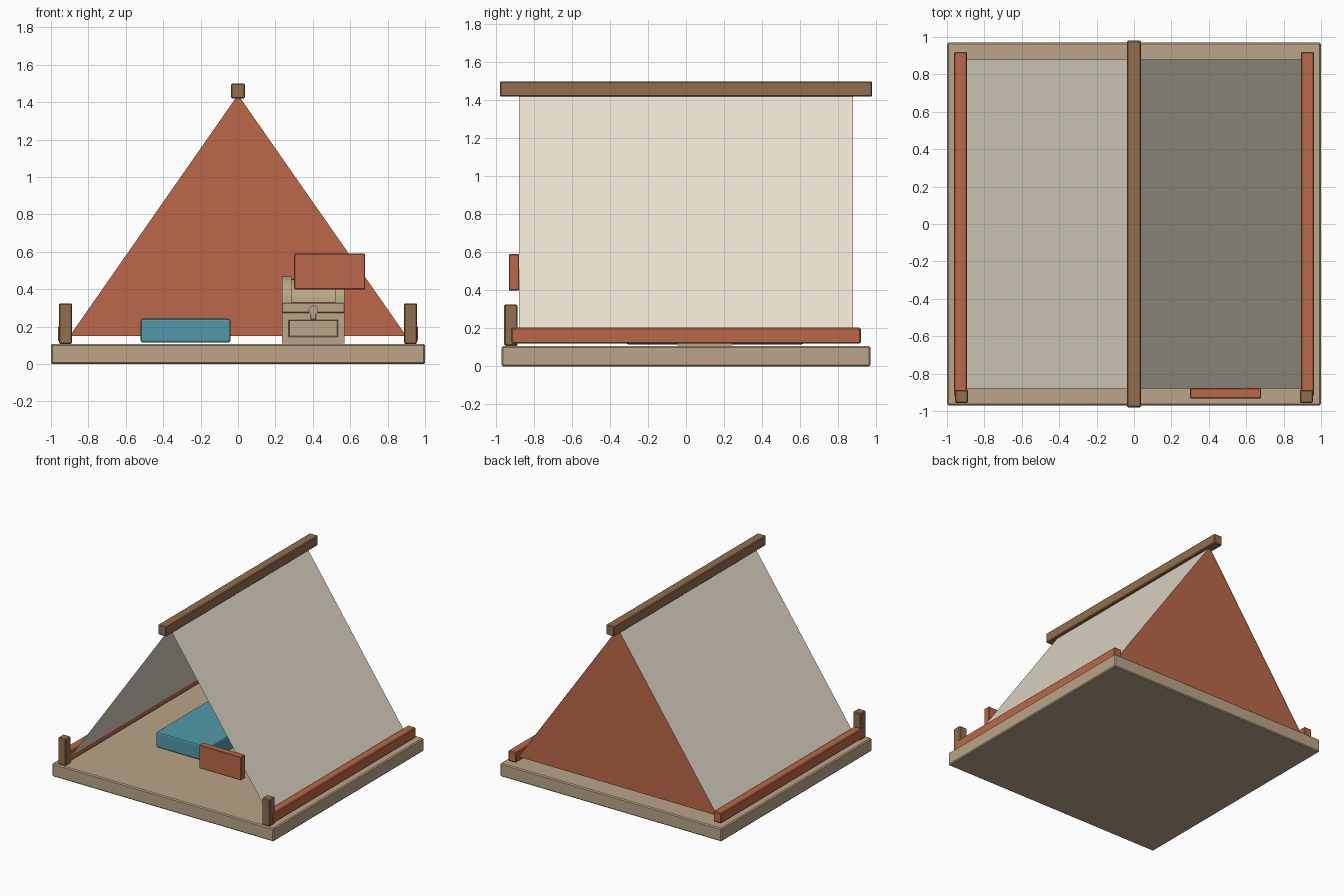
import bpy, bmesh, math

if "Cube" in bpy.data.objects:
    bpy.data.objects.remove(bpy.data.objects["Cube"])

def material(name, rgb):
    m = bpy.data.materials.new(name)
    m.diffuse_color = [(c / 255) ** 2.2 for c in rgb] + [1]
    m.use_nodes = True
    m.node_tree.nodes["Principled BSDF"].inputs["Base Color"].default_value = m.diffuse_color
    return m

PALE_WOOD = material("pale_wood", (185, 164, 134))
DARK_WOOD = material("dark_wood", (143, 110, 78))
CANVAS = material("cream_canvas", (230, 221, 203))
RUST = material("rust", (186, 104, 74))
BLUE = material("blue_cloth", (82, 152, 168))

def finish(name, bm, mat, bevel=0, segments=1):
    bmesh.ops.recalc_face_normals(bm, faces=bm.faces)
    me = bpy.data.meshes.new(name)
    bm.to_mesh(me)
    bm.free()
    ob = bpy.data.objects.new(name, me)
    bpy.context.collection.objects.link(ob)
    me.materials.append(mat)
    if bevel:
        b = ob.modifiers.new("soft_edges", "BEVEL")
        b.width, b.segments = bevel, segments
    return ob

def box_mesh(x, y, z):
    bm = bmesh.new()
    bmesh.ops.create_cube(bm, size=1)
    for v in bm.verts:
        v.co = [(a + b) / 2 + c * (b - a) for c, (a, b) in zip(v.co, (x, y, z))]
    return bm

def box(name, x, y, z, mat, bevel=0.006, segments=1):
    return finish(name, box_mesh(x, y, z), mat, bevel, segments)

def sheet(name, points, mat):
    bm = bmesh.new()
    bm.faces.new([bm.verts.new(p) for p in points])
    return finish(name, bm, mat)

# Platform and ridge pole
box("platform", (-1, 1), (-.97, .97), (0, .108), PALE_WOOD, .008)
box("ridge_pole", (-.038, .038), (-.98, .98), (1.42, 1.5), DARK_WOOD)

# Mirrored roof cloth, side rails and front posts
for side, s in (("left", -1), ("right", 1)):
    sheet(f"{side}_roof_canvas", [(0, -.88, 1.44), (0, .88, 1.44),
                                  (s * .9, .88, .15), (s * .9, -.88, .15)], CANVAS)
    box(f"{side}_rail", sorted((s * .892, s * .962)), (-.92, .92), (.12, .203), RUST)
    box(f"{side}_front_post", sorted((s * .887, s * .957)), (-.957, -.887), (.108, .325), DARK_WOOD)

# Rear cloth wall
sheet("rear_wall", [(-.9, .875, .15), (.9, .875, .15), (0, .875, 1.44)], RUST)

# Bed and blank sign board
box("mattress", (-.52, -.04), (-.315, .62), (.115, .243), BLUE, .012, 2)
box("sign_board", (.3, .68), (-.932, -.878), (.4, .59), RUST, .004)

# Trunk body with recessed panels on its four sides
CX, CY, R = .403, .1, .145
X0, X1 = .235, .57
bm = box_mesh((X0, X1), (CY - R, CY + R), (.11, .272))
sides = [f for f in bm.faces if abs(f.normal.z) < .5]
bmesh.ops.inset_individual(bm, faces=sides, thickness=.05)
bmesh.ops.inset_individual(bm, faces=sides, thickness=.006, depth=-.012)
finish("trunk_body", bm, PALE_WOOD)

# Trunk lid: rim, arched panel and two raised end straps
box("trunk_lid_rim", (X0, X1), (CY - R, CY + R), (.274, .328), PALE_WOOD, .004)

def arch(name, x0, x1, r):
    bm = bmesh.new()
    pts = [(x0, CY + r * math.cos(math.pi * i / 12), .326 + r * math.sin(math.pi * i / 12))
           for i in range(13)]
    face = bm.faces.new([bm.verts.new(p) for p in pts])
    ext = bmesh.ops.extrude_face_region(bm, geom=[face])
    for v in ext["geom"]:
        if isinstance(v, bmesh.types.BMVert):
            v.co.x = x1
    finish(name, bm, PALE_WOOD)

arch("trunk_lid_panel", X0 + .045, X1 - .045, R - .015)
arch("trunk_left_strap", X0, X0 + .05, R)
arch("trunk_right_strap", X1 - .05, X1, R)

# Latch: round plate with a short tongue
bm = bmesh.new()
bmesh.ops.create_cone(bm, cap_ends=True, segments=16, radius1=.026, radius2=.026, depth=.016)
for v in bm.verts:
    v.co = (CX + v.co.x, CY - R - .006 + v.co.z, .287 + v.co.y)
finish("latch_plate", bm, PALE_WOOD)
box("latch_tongue", (CX - .015, CX + .015), (CY - R - .012, CY - R + .01), (.238, .29), PALE_WOOD, .003)
